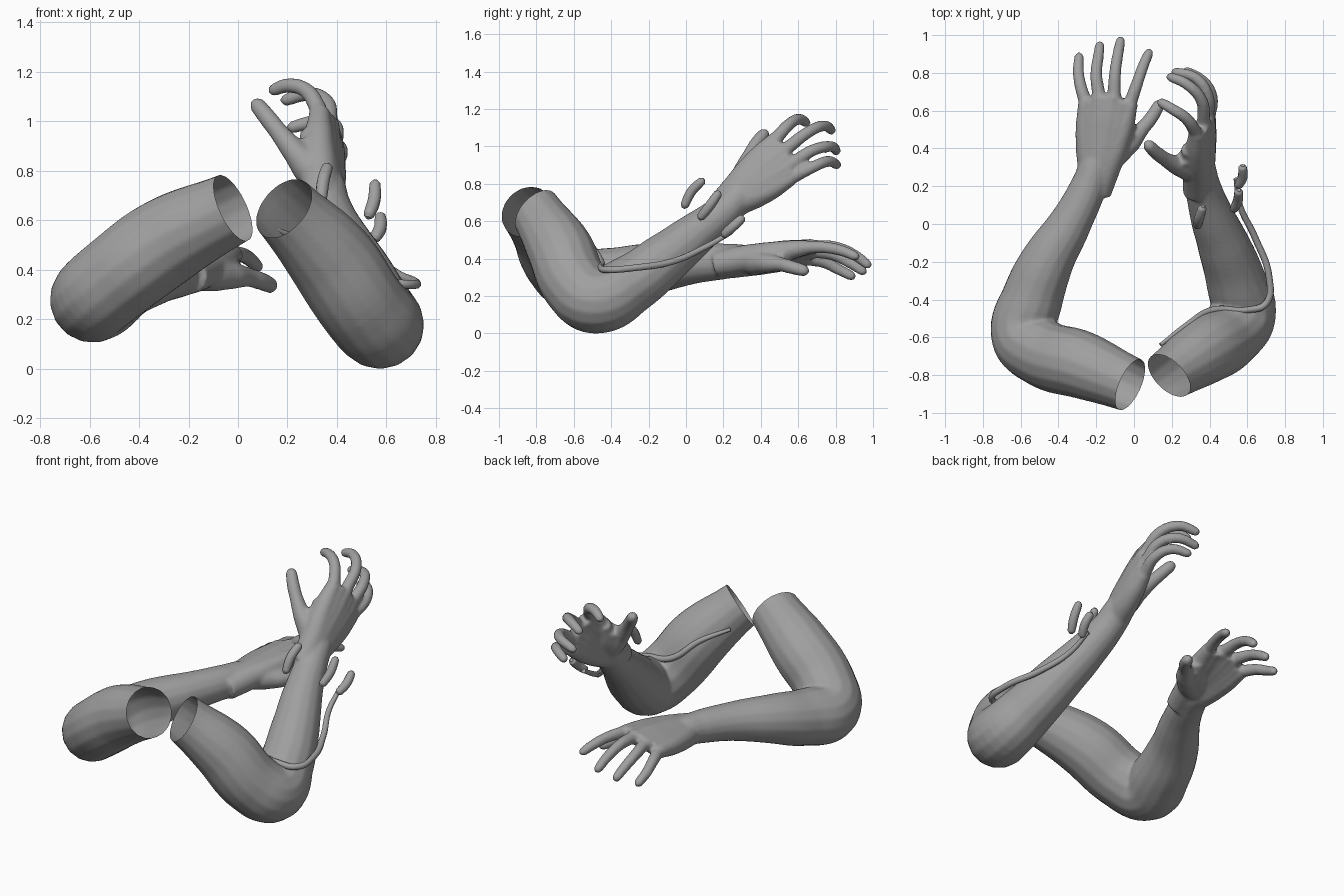
import bpy, bmesh
from mathutils import Vector

cube = bpy.data.objects.get("Cube")
if cube:
    bpy.data.objects.remove(cube)

grey = bpy.data.materials.new("skin grey")
grey.use_nodes = True
tone = (0.35, 0.35, 0.35, 1)
grey.diffuse_color = tone
grey.node_tree.nodes["Principled BSDF"].inputs["Base Color"].default_value = tone


def tubes(name, paths, sides=6):
    """Round tubes along smooth paths of (x, y, z, radius)."""
    cu = bpy.data.curves.new(name, "CURVE")
    cu.dimensions = "3D"
    cu.bevel_depth = 1
    cu.bevel_resolution = sides
    cu.use_fill_caps = True
    cu.resolution_u = 8
    for path in paths:
        sp = cu.splines.new("BEZIER")
        sp.radius_interpolation = "CARDINAL"
        sp.bezier_points.add(len(path) - 1)
        for bp, (x, y, z, r) in zip(sp.bezier_points, path):
            bp.co, bp.radius = (x, y, z), r
            bp.handle_left_type = bp.handle_right_type = "AUTO"
    ob = bpy.data.objects.new(name, cu)
    bpy.context.collection.objects.link(ob)
    mesh = to_mesh(ob)
    bpy.data.objects.remove(ob)
    return add(name, mesh)


def to_mesh(ob):
    bpy.context.view_layer.update()
    deps = bpy.context.evaluated_depsgraph_get()
    return bpy.data.meshes.new_from_object(ob.evaluated_get(deps))


def add(name, mesh):
    mesh.materials.clear()
    mesh.materials.append(grey)
    for p in mesh.polygons:
        p.use_smooth = True
    ob = bpy.data.objects.new(name, mesh)
    bpy.context.collection.objects.link(ob)
    return ob


def finger(joints, r, base=1.2):
    """Finger tube with a rounded tip."""
    pts = [(*j, r * f) for j, f in zip(joints, (base, 1.08, 1, 0.85))]
    end = Vector(joints[-1])
    step = (end - Vector(joints[-2])).normalized() * r * 0.6
    return pts + [(*(end + step), r * 0.45)]


def palm_paths(wrist, fingers, thumb):
    """Side by side strokes that fill the wrist, palm, heel and thumb web."""
    w = Vector(wrist)
    knuckles = [Vector(f[0]) for f in fingers]
    centre = sum(knuckles, Vector()) / len(knuckles)
    back = w - (centre - w).normalized() * 0.15
    middles = [(a + b) / 2 for a, b in zip(knuckles, knuckles[1:])]
    paths = []
    for k in knuckles + middles:
        off = k - centre
        paths.append([(*(back + off * 0.1), 0.07), (*(w + off * 0.35), 0.074),
                      (*(w.lerp(centre, 0.35) + off * 0.65), 0.066),
                      (*(w.lerp(centre, 0.7) + off * 0.87), 0.055), (*k, 0.042)])
    t = Vector(thumb[0])
    for end, r in ((t, 0.054), (t.lerp(knuckles[0], 0.3), 0.045),
                   (t.lerp(knuckles[0], 0.55), 0.04)):
        paths.append([(*back, 0.07), (*w, 0.075), (*w.lerp(end, 0.55), 0.07), (*end, r)])
    return paths


def arm(name, limb, cut, wrist, fingers, thumb):
    """Fuse limb, palm and fingers, then cut the shoulder end open."""
    start, nxt = Vector(limb[0][:3]), Vector(limb[1][:3])
    axis = (start - nxt).normalized()
    paths = [[(*(start + axis * 0.15), limb[0][3])] + limb]
    paths += palm_paths(wrist, fingers, thumb)
    paths += [finger(f, 0.03) for f in fingers]
    paths.append(finger(thumb, 0.037, 1.4))
    ob = tubes(name + "_base", paths)
    rm = ob.modifiers.new("fuse", "REMESH")
    rm.mode = "VOXEL"
    rm.voxel_size = 0.009
    sm = ob.modifiers.new("soften", "SMOOTH")
    sm.factor, sm.iterations = 0.5, 12
    mesh = to_mesh(ob)
    bpy.data.objects.remove(ob)
    bm = bmesh.new()
    bm.from_mesh(mesh)
    bmesh.ops.bisect_plane(bm, geom=bm.verts[:] + bm.edges[:] + bm.faces[:],
                           plane_co=start, plane_no=Vector(cut), clear_outer=True)
    bm.to_mesh(mesh)
    bm.free()
    return add(name, mesh)


# Right arm: level forearm, open hand
arm("right_arm",
    [(-.02, -.85, .65, .147), (-.28, -.745, .52, .18), (-.48, -.685, .375, .18),
     (-.585, -.585, .285, .174), (-.54, -.4, .295, .165), (-.46, -.2, .34, .143),
     (-.34, 0, .37, .115), (-.24, .2, .385, .097), (-.2, .32, .39, .085),
     (-.17, .42, .4, .06)],
    (.85, -.38, .4), (-.185, .31, .39),
    [[(-.02, .64, .46), (.015, .74, .46), (.05, .84, .44), (.08, .91, .41)],
     [(-.105, .68, .465), (-.1, .8, .46), (-.085, .9, .42), (-.07, .975, .365)],
     [(-.185, .68, .44), (-.2, .79, .42), (-.19, .88, .375), (-.18, .95, .33)],
     [(-.255, .64, .4), (-.285, .74, .38), (-.295, .82, .34), (-.29, .89, .305)]],
    [(-.015, .43, .375), (.04, .5, .37), (.09, .56, .355), (.135, .635, .335)])

# Left arm: raised forearm, curled hand
arm("left_arm",
    [(.185, -.8, .65, .14), (.37, -.675, .45, .178), (.51, -.58, .245, .18),
     (.575, -.48, .175, .177), (.54, -.3, .26, .16), (.47, -.1, .41, .138),
     (.41, .05, .53, .116), (.365, .2, .65, .095), (.35, .29, .74, .085),
     (.35, .36, .81, .06)],
    (-.58, -.6, .53), (.345, .29, .75),
    [[(.33, .48, 1.04), (.275, .56, 1.125), (.2, .61, 1.145), (.14, .645, 1.125)],
     [(.37, .54, .99), (.355, .66, 1.08), (.28, .74, 1.11), (.19, .78, 1.085)],
     [(.39, .57, .91), (.39, .68, .98), (.33, .77, 1.0), (.215, .805, .975)],
     [(.395, .56, .83), (.41, .68, .89), (.36, .76, .92), (.275, .81, .9)]],
    [(.235, .305, .87), (.17, .34, .95), (.115, .38, 1.02), (.075, .42, 1.07)])

# Cable running from the wrist round the elbow to the upper arm
tubes("arm_cable", [[
    (.54, .24, .54, .013), (.56, .1, .46, .016), (.64, -.07, .385, .018),
    (.715, -.28, .35, .018), (.7, -.42, .34, .018), (.6, -.455, .35, .018),
    (.42, -.455, .385, .018), (.28, -.535, .5, .016), (.14, -.64, .57, .01)]], 3)

# Curved pill-shaped pads floating around the wrist
pads = {
    "inner_pad": [(.335, -.015, .67), (.345, .03, .76), (.365, .095, .825)],
    "middle_pad": [(.525, .07, .61), (.55, .125, .68), (.555, .18, .76)],
    "outer_pad": [(.55, .195, .52), (.575, .25, .57), (.575, .31, .625)]}
for name, ends in pads.items():
    a, b, c = map(Vector, ends)
    tubes(name, [[(*a, .01), (*a.lerp(b, .15), .022), (*b, .026),
                  (*c.lerp(b, .15), .022), (*c, .01)]], 3)
